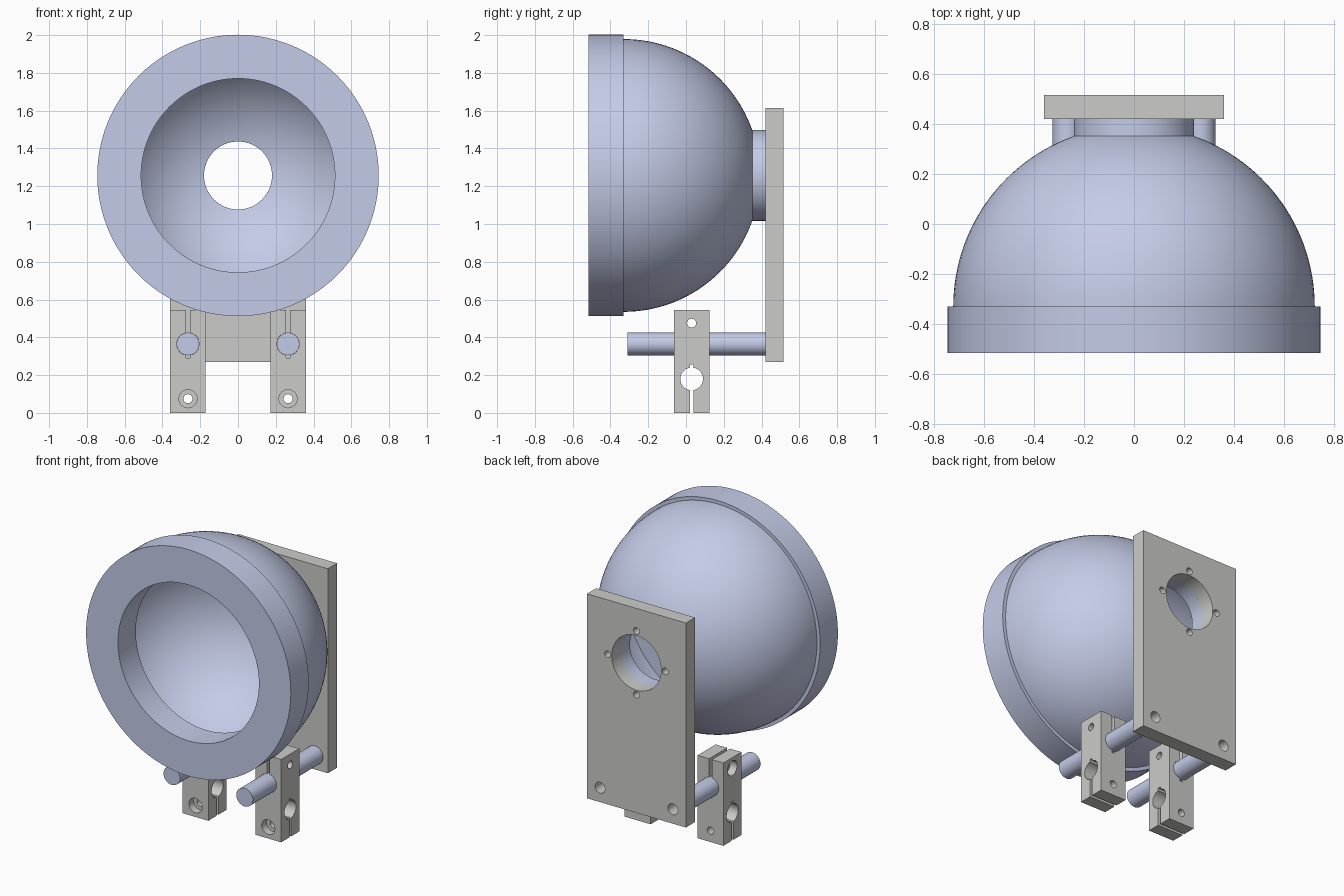
import bpy, bmesh, math
from mathutils import Matrix

if "Cube" in bpy.data.objects:
    bpy.data.objects.remove(bpy.data.objects["Cube"], do_unlink=True)


def material(name, rgb):
    mat = bpy.data.materials.new(name)
    mat.use_nodes = True
    mat.diffuse_color = (*rgb, 1)
    mat.node_tree.nodes["Principled BSDF"].inputs["Base Color"].default_value = (*rgb, 1)
    return mat


BLUE = material("pale blue metal", (0.59, 0.64, 0.855))
GREY = material("light grey metal", (0.60, 0.60, 0.585))


def add_object(name, bm, mat=None):
    bmesh.ops.recalc_face_normals(bm, faces=bm.faces)
    mesh = bpy.data.meshes.new(name)
    bm.to_mesh(mesh)
    bm.free()
    obj = bpy.data.objects.new(name, mesh)
    bpy.context.collection.objects.link(obj)
    if mat:
        mesh.materials.append(mat)
    return obj


def smooth(obj):
    bpy.ops.object.select_all(action='DESELECT')
    obj.select_set(True)
    bpy.context.view_layer.objects.active = obj
    bpy.ops.object.shade_smooth_by_angle(angle=math.radians(30))


def box(name, lo, hi, mat=None):
    bm = bmesh.new()
    bmesh.ops.create_cube(bm, size=1)
    for v in bm.verts:
        v.co = [a + (c + 0.5) * (b - a) for a, b, c in zip(lo, hi, v.co)]
    return add_object(name, bm, mat)


def rod(name, axis, start, end, radius, mat=None, segments=48):
    """Cylinder along x or y; start is a point, end the far coordinate on the axis."""
    i = "xy".index(axis)
    length = end - start[i]
    centre = list(start)
    centre[i] += length / 2
    turn = Matrix.Rotation(math.pi / 2, 4, "YX"[i])
    bm = bmesh.new()
    bmesh.ops.create_cone(bm, cap_ends=True, segments=segments, radius1=radius,
                          radius2=radius, depth=abs(length),
                          matrix=Matrix.Translation(centre) @ turn)
    return add_object(name, bm, mat)


def cut(obj, cutters):
    """Subtract the cutters one by one, then discard them."""
    for cutter in cutters:
        cutter.hide_render = True
        mod = obj.modifiers.new("cut", 'BOOLEAN')
        mod.operation, mod.solver, mod.object = 'DIFFERENCE', 'EXACT', cutter
    bpy.context.view_layer.update()
    graph = bpy.context.evaluated_depsgraph_get()
    mesh = bpy.data.meshes.new_from_object(obj.evaluated_get(graph))
    obj.modifiers.clear()
    obj.data = mesh
    for cutter in cutters:
        bpy.data.objects.remove(cutter, do_unlink=True)


AXIS_Z = 1.257    # height of the dome axis


def lathe(name, profile, mat, segments=96):
    """Revolve a closed (radius, y) profile about the dome axis."""
    bm = bmesh.new()
    rings = []
    for s in range(segments):
        a = math.tau * s / segments
        rings.append([bm.verts.new((r * math.cos(a), y, AXIS_Z + r * math.sin(a)))
                      for r, y in profile])
    n = len(profile)
    for s in range(segments):
        p, q = rings[s], rings[(s + 1) % segments]
        for k in range(n):
            bm.faces.new((p[k], p[(k + 1) % n], q[(k + 1) % n], q[k]))
    obj = add_object(name, bm, mat)
    smooth(obj)
    return obj


def arc(radius, end_radius, steps=28):
    """Quarter-like arc from the dome's equator in to end_radius."""
    top = math.acos(end_radius / radius)
    return [(radius * math.cos(top * k / steps), SEAM + radius * math.sin(top * k / steps))
            for k in range(steps + 1)]


# Hollow dome with its rear collar, and the front rim
SEAM, FRONT, PLATE_Y, BACK = -0.33, -0.515, 0.42, 0.515
OPENING = 0.18
lathe("dome_shell", arc(0.722, 0.24) + [(0.24, PLATE_Y), (OPENING, PLATE_Y)]
      + arc(0.68, OPENING)[::-1], BLUE)
lathe("front_rim", [(0.745, FRONT), (0.745, SEAM), (0.513, SEAM), (0.513, FRONT)], BLUE)

# Rear mounting plate with port, four screw holes and two rod holes
ROD_X, ROD_Z, ROD_R = 0.265, 0.365, 0.06
plate = box("back_plate", (-0.36, PLATE_Y, 0.27), (0.36, BACK, 1.615), GREY)
holes = [(0, AXIS_Z, OPENING)]
for k in range(4):
    a = k * math.pi / 2
    holes.append((0.21 * math.cos(a), AXIS_Z + 0.21 * math.sin(a), 0.022))
holes += [(side * ROD_X, ROD_Z, 0.036) for side in (-1, 1)]
cut(plate, [rod("hole", "y", (x, PLATE_Y - 0.1, z), BACK + 0.1, r, segments=64 if r > 0.1 else 24)
            for x, z, r in holes])
smooth(plate)

# Support rods and the split clamps on them
MID_Y, HALF, SLOT = 0.03, 0.094, 0.01
for side, label in ((1, "left"), (-1, "right")):
    x = side * ROD_X
    smooth(rod(label + "_rod", "y", (x, -0.31, ROD_Z), PLATE_Y, ROD_R, BLUE))

    clamp = box(label + "_clamp", (x - HALF, MID_Y - HALF, 0), (x + HALF, MID_Y + HALF, 0.545), GREY)
    near_x, far_x = x - HALF - 0.1, x + HALF + 0.1
    near_y, far_y = MID_Y - HALF - 0.1, MID_Y + HALF + 0.1
    cut(clamp, [
        # upper bore and slot along y
        rod("bore", "y", (x, near_y, ROD_Z), far_y, ROD_R + 0.0005),
        box("slot", (x - SLOT, near_y, 0.29), (x + SLOT, far_y, 0.7)),
        # lower bore and slot along x
        rod("bore", "x", (near_x, MID_Y, 0.18), far_x, ROD_R),
        box("slot", (near_x, MID_Y - SLOT, -0.1), (far_x, MID_Y + SLOT, 0.255)),
        # pinch screw holes with counterbores
        rod("screw", "x", (near_x, MID_Y, 0.475), far_x, 0.024, segments=24),
        rod("head", "x", (near_x, MID_Y, 0.475), x - HALF + 0.05, 0.048, segments=32),
        rod("screw", "y", (x, near_y, 0.075), far_y, 0.024, segments=24),
        rod("head", "y", (x, near_y, 0.075), MID_Y - HALF + 0.05, 0.048, segments=32),
    ])
    smooth(clamp)
